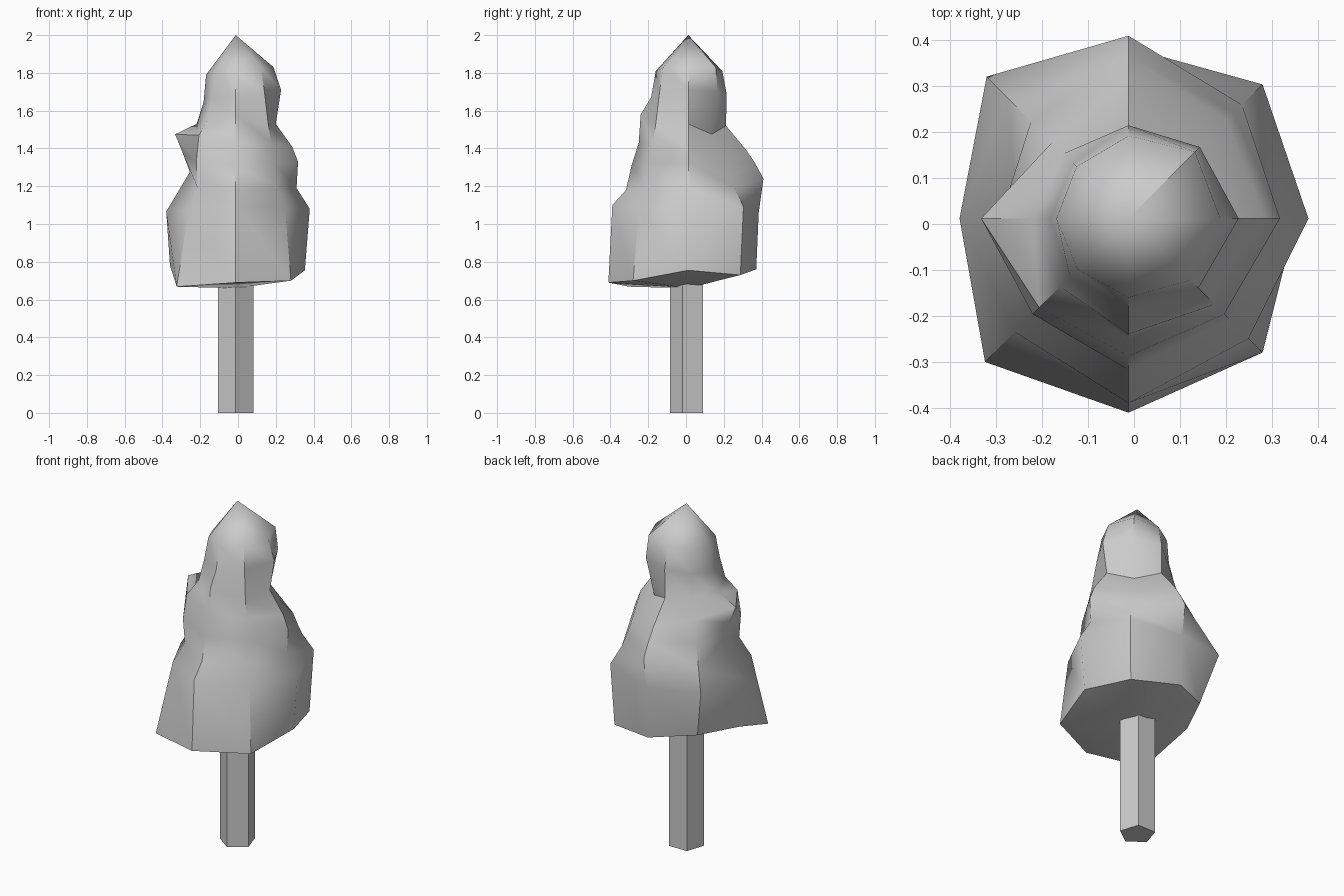
import bpy, bmesh, math

if "Cube" in bpy.data.objects:
    bpy.data.objects.remove(bpy.data.objects["Cube"])

CX, CY = -0.012, 0.012

def finish(bm, name, angle):
    bmesh.ops.recalc_face_normals(bm, faces=bm.faces)
    me = bpy.data.meshes.new(name)
    bm.to_mesh(me)
    bm.free()
    ob = bpy.data.objects.new(name, me)
    bpy.context.collection.objects.link(ob)
    bpy.ops.object.select_all(action='DESELECT')
    ob.select_set(True)
    bpy.context.view_layer.objects.active = ob
    bpy.ops.object.shade_smooth_by_angle(angle=math.radians(angle))
    return ob

# Foliage side profiles (radius, height), top to bottom
right = [(.20, 1.83), (.24, 1.71), (.212, 1.53), (.298, 1.41), (.33, 1.33), (.322, 1.19), (.392, 1.08), (.366, .755)]
back_right = [(.205, 1.83), (.22, 1.70), (.175, 1.475), (.302, 1.315), (.325, 1.25), (.35, 1.19), (.413, 1.09), (.39, .73)]
back = [(.18, 1.81), (.203, 1.69), (.20, 1.52), (.308, 1.39), (.355, 1.32), (.398, 1.24), (.373, 1.06), (.36, .76)]
back_left = [(.16, 1.80), (.17, 1.66), (.20, 1.53), (.235, 1.42), (.30, 1.31), (.37, 1.19), (.437, 1.08), (.335, .79)]
left = [(.157, 1.79), (.17, 1.645), (.207, 1.53), (.321, 1.475), (.28, 1.375), (.243, 1.275), (.368, 1.066), (.348, .78)]
front_left = [(.157, 1.80), (.18, 1.67), (.21, 1.55), (.275, 1.47), (.295, 1.33), (.285, 1.19), (.35, 1.08), (.442, .668)]
front = [(.172, 1.81), (.197, 1.67), (.252, 1.58), (.262, 1.43), (.30, 1.31), (.33, 1.18), (.402, 1.10), (.423, .69)]
front_right = [(.19, 1.825), (.215, 1.70), (.245, 1.52), (.265, 1.43), (.295, 1.32), (.31, 1.19), (.37, 1.08), (.413, .70)]
sides = [right, back_right, back, back_left, left, front_left, front, front_right]

# Lumpy foliage: eight profiles joined round the axis
bm = bmesh.new()
cols = []
for i, prof in enumerate(sides):
    a = i * math.pi / 4
    cols.append([bm.verts.new((CX + r * math.cos(a), CY + r * math.sin(a), z)) for r, z in prof])
top = bm.verts.new((CX, CY, 2.0))
base = bm.verts.new((CX, CY, 0.66))
for i in range(8):
    a, b = cols[i], cols[(i + 1) % 8]
    bm.faces.new((top, a[0], b[0]))
    bm.faces.new((base, b[-1], a[-1]))
    for j in range(7):
        bm.faces.new((a[j], a[j + 1], b[j + 1], b[j]))
finish(bm, "foliage", 42)

# Five-sided trunk with a corner to the front
bm = bmesh.new()
ring = []
for k in range(5):
    a = -math.pi / 2 + k * math.tau / 5
    ring.append(bm.verts.new((CX + .098 * math.cos(a), CY + .098 * math.sin(a), 0)))
f = bm.faces.new(ring)
ext = bmesh.ops.extrude_face_region(bm, geom=[f], use_keep_orig=True)
bmesh.ops.translate(bm, vec=(0, 0, .7), verts=[v for v in ext["geom"] if isinstance(v, bmesh.types.BMVert)])
finish(bm, "trunk", 30)
